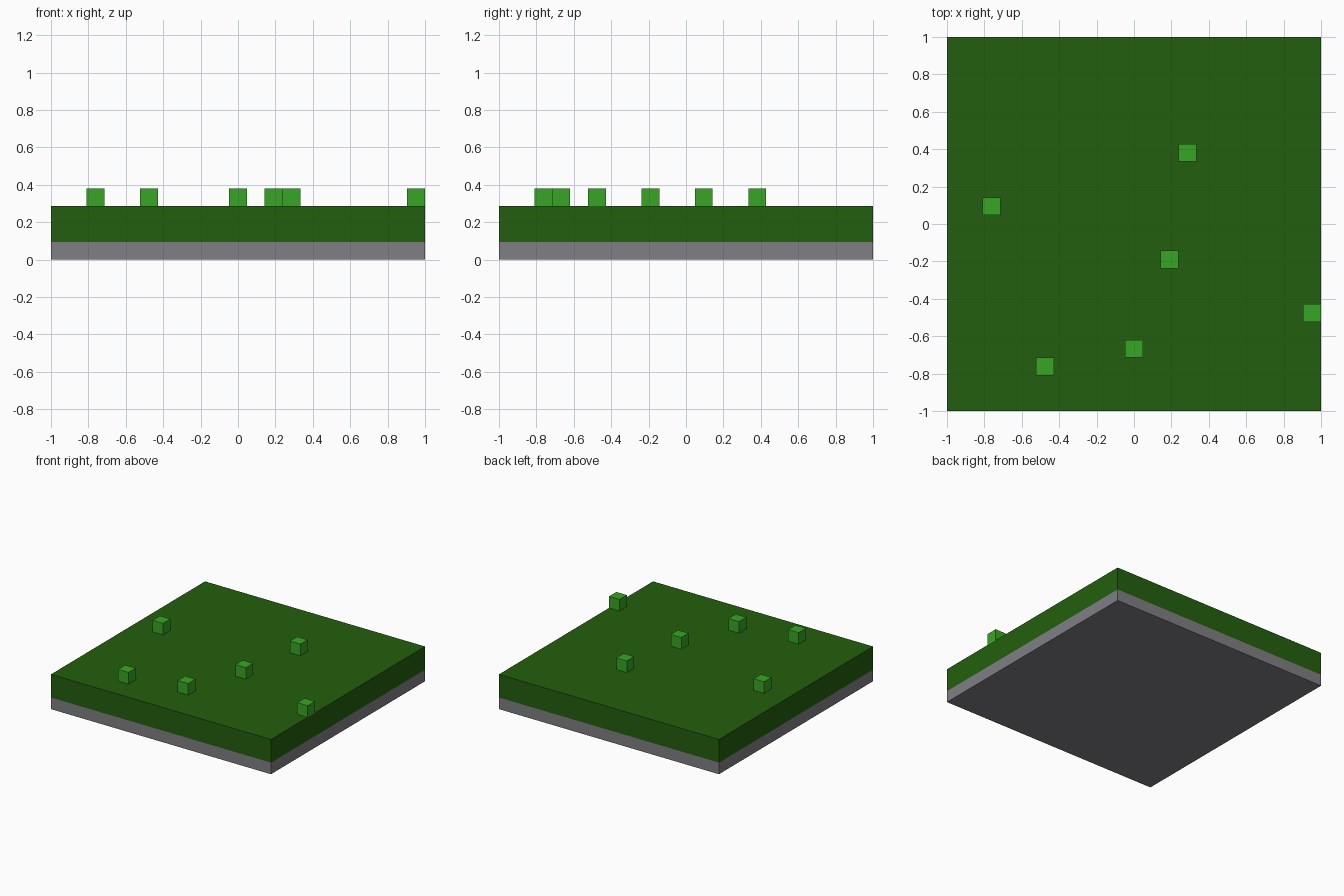
import bpy, bmesh
from mathutils import Matrix

if "Cube" in bpy.data.objects:
    bpy.data.objects.remove(bpy.data.objects["Cube"])

U = 2 / 21  # one block of the 21 x 21 grid


def material(name, rgb):
    m = bpy.data.materials.new(name)
    lin = [((c / 255 + 0.055) / 1.055) ** 2.4 for c in rgb]
    m.diffuse_color = (*lin, 1)
    m.use_nodes = True
    m.node_tree.nodes["Principled BSDF"].inputs["Base Color"].default_value = m.diffuse_color
    return m


def box(name, centre, size, mat):
    mesh = bpy.data.meshes.new(name)
    bm = bmesh.new()
    bmesh.ops.create_cube(bm, size=1, matrix=Matrix.Diagonal((*size, 1)))
    bm.to_mesh(mesh)
    bm.free()
    mesh.materials.append(mat)
    obj = bpy.data.objects.new(name, mesh)
    obj.location = centre
    bpy.context.collection.objects.link(obj)
    return obj


stone = material("stone grey", (128, 126, 131))
grass = material("dark grass green", (36, 95, 14))
tuft = material("light grass green", (56, 166, 37))

# Ground slab: one block of stone under two blocks of turf
box("stone_base", (0, 0, U / 2), (2, 2, U), stone)
box("turf_layer", (0, 0, 2 * U), (2, 2, 2 * U), grass)

# Scattered single-block grass tufts, in grid steps from the centre
for i, (x, y) in enumerate([(3, 4), (-8, 1), (2, -2), (10, -5), (0, -7), (-5, -8)], 1):
    box(f"grass_tuft_{i}", (x * U, y * U, 3.5 * U), (U, U, U), tuft)
